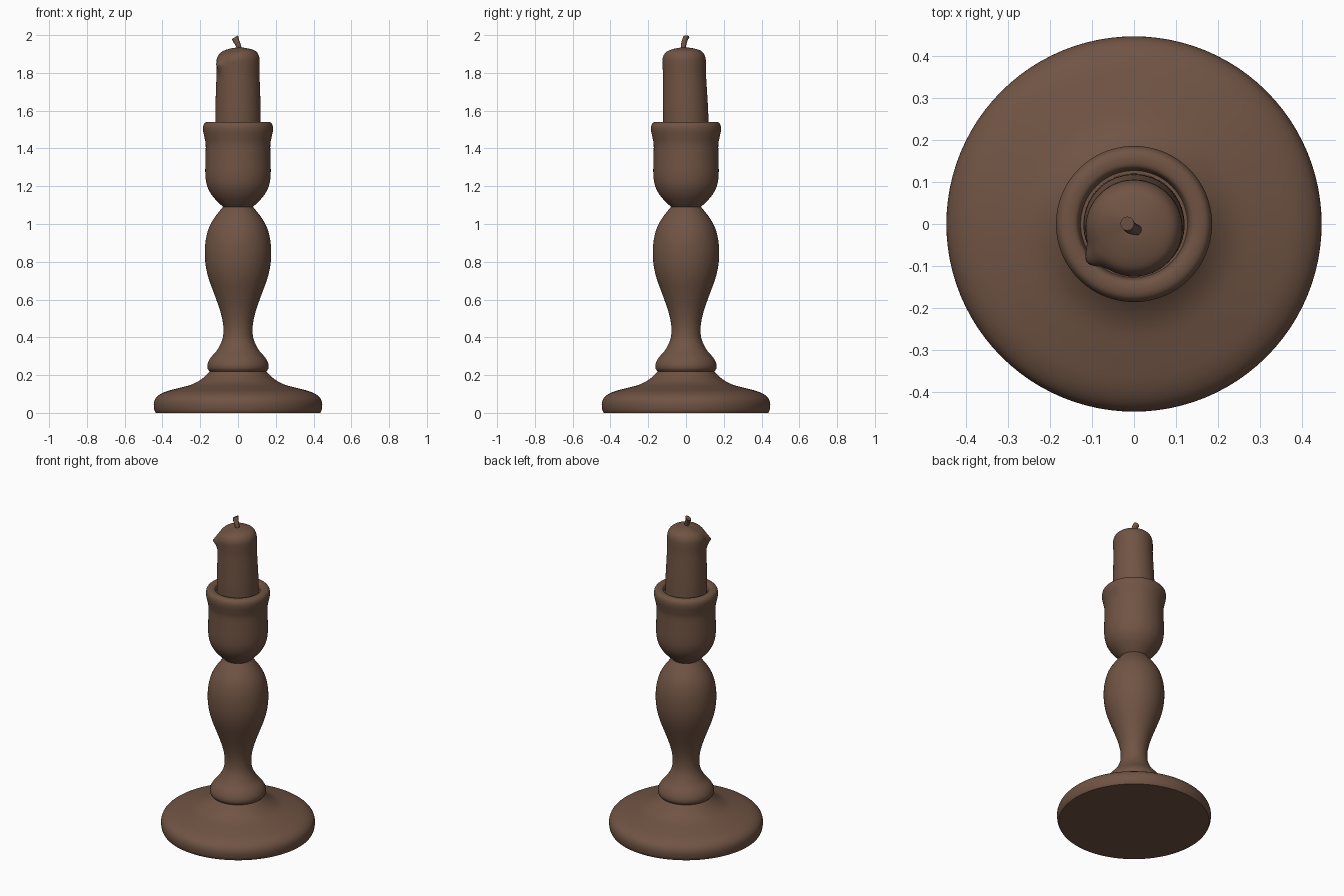
import bpy
import bmesh
import math
from mathutils import Vector

if "Cube" in bpy.data.objects:
    bpy.data.objects.remove(bpy.data.objects["Cube"], do_unlink=True)

# One matte brown for the whole piece
brown = bpy.data.materials.new("dark_brown")
brown.use_nodes = True
colour = (0.162, 0.088, 0.057, 1)
brown.diffuse_color = colour
bsdf = brown.node_tree.nodes["Principled BSDF"]
bsdf.inputs["Base Color"].default_value = colour
bsdf.inputs["Roughness"].default_value = 0.8


def smooth_path(points, steps=4):
    """Catmull-Rom interpolation through the points."""
    pts = [Vector(p) for p in points]
    pts = [pts[0]] + pts + [pts[-1]]
    out = []
    for a, b, c, d in zip(pts, pts[1:], pts[2:], pts[3:]):
        for i in range(steps):
            t = i / steps
            out.append(b + t * ((c - a) / 2 + t * ((a - 2.5 * b + 2 * c - d / 2)
                                                   + t * (1.5 * (b - c) + (d - a) / 2))))
    return out + [pts[-1]]


def loft(name, rings, angle=40):
    """Skin a list of vertex rings, capping both ends."""
    bm = bmesh.new()
    loops = [[bm.verts.new(p) for p in ring] for ring in rings]
    n = len(loops[0])
    for low, high in zip(loops, loops[1:]):
        for i in range(n):
            j = (i + 1) % n
            bm.faces.new((low[i], low[j], high[j], high[i]))
    bm.faces.new(loops[0][::-1])
    bm.faces.new(loops[-1])
    bmesh.ops.recalc_face_normals(bm, faces=bm.faces)
    mesh = bpy.data.meshes.new(name)
    bm.to_mesh(mesh)
    bm.free()
    mesh.materials.append(brown)
    obj = bpy.data.objects.new(name, mesh)
    bpy.context.collection.objects.link(obj)
    bpy.ops.object.select_all(action="DESELECT")
    obj.select_set(True)
    bpy.context.view_layer.objects.active = obj
    bpy.ops.object.shade_smooth_by_angle(angle=math.radians(angle))
    return obj


def circle(r, z, n=96):
    return [Vector((r * math.cos(math.tau * i / n), r * math.sin(math.tau * i / n), z))
            for i in range(n)]


def turned(name, profile):
    return loft(name, [circle(p.x, p.y) for p in smooth_path(profile)])


# Turned holder: wide base, baluster stem, candle cup
turned("base", [(0.436, 0), (0.444, 0.02), (0.445, 0.055), (0.43, 0.085), (0.39, 0.11),
                (0.32, 0.13), (0.24, 0.152), (0.185, 0.185), (0.145, 0.225)])
turned("stem", [(0.15, 0.22), (0.161, 0.235), (0.161, 0.26), (0.145, 0.292), (0.11, 0.333),
                (0.084, 0.385), (0.077, 0.435), (0.082, 0.49), (0.099, 0.555), (0.126, 0.63),
                (0.155, 0.71), (0.171, 0.78), (0.176, 0.85), (0.17, 0.92), (0.152, 0.985),
                (0.12, 1.04), (0.078, 1.092)])
turned("cup", [(0.076, 1.088), (0.103, 1.113), (0.138, 1.152), (0.163, 1.2), (0.173, 1.26),
               (0.172, 1.35), (0.171, 1.42), (0.178, 1.46), (0.185, 1.495), (0.184, 1.52),
               (0.174, 1.536), (0.155, 1.541), (0.135, 1.535), (0.127, 1.51)])


# Candle: leans a little to the front, with a sagging wax lump on one side
def wax(p):
    rise = (p.z - 1.5) / 0.4
    p.y -= 0.011 * rise
    away = math.atan2(p.y, p.x) - math.radians(-141)
    away = (away + math.pi) % math.tau - math.pi
    side = math.exp(-(away / 0.2) ** 2)
    lump = side * math.exp(-((p.z - 1.855) / 0.04) ** 2)
    p.x *= 1 + 0.2 * lump
    p.y *= 1 + 0.2 * lump
    radius = math.hypot(p.x, p.y)
    if p.z > 1.86:
        p.z -= min(1, radius / 0.1) * 0.02 * math.exp(-(away / 0.8) ** 2)
    return p


candle_profile = [(0.12, 1.5), (0.12, 1.6), (0.117, 1.7), (0.114, 1.79), (0.115, 1.85),
                  (0.113, 1.883), (0.101, 1.908), (0.08, 1.922), (0.04, 1.932), (0.004, 1.935)]
loft("candle", [[wax(v) for v in circle(p.x, p.y)] for p in smooth_path(candle_profile)])

# Bent wick with a slanted burnt end
wick_path = smooth_path([(0.008, -0.014, 1.92), (0.002, -0.013, 1.945),
                         (-0.009, -0.008, 1.968), (-0.016, 0.001, 1.989)])
wick_rings = []
for k, centre in enumerate(wick_path):
    radius = 0.012 + 0.005 * k / len(wick_path)
    ring = circle(radius, 0, 12)
    for v in ring:
        v.z = 0.65 * v.x * k / len(wick_path)
    wick_rings.append([centre + v for v in ring])
loft("wick", wick_rings)
